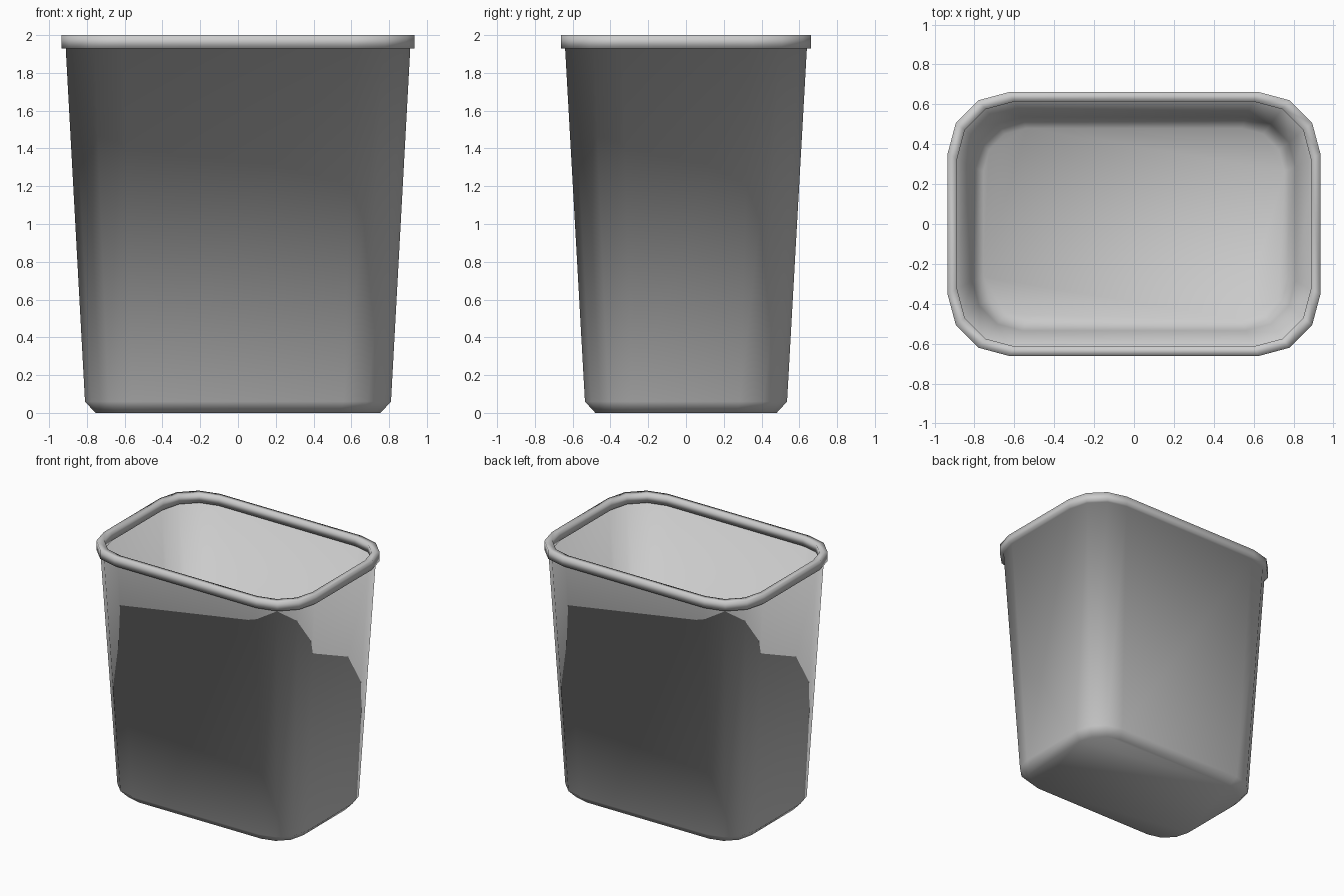
import bpy
import bmesh
from math import cos, sin, pi

default = bpy.data.objects.get("Cube")
if default:
    bpy.data.objects.remove(default, do_unlink=True)

# One plain plastic colour
plastic = bpy.data.materials.new("grey plastic")
plastic.use_nodes = True
colour = (0.6, 0.6, 0.6, 1)
plastic.diffuse_color = colour
plastic.node_tree.nodes["Principled BSDF"].inputs["Base Color"].default_value = colour

CORNER_STEPS = 3


def rounded_ring(bm, half_x, half_y, radius, z):
    """Rounded rectangle of vertices, counterclockwise from +x."""
    ring = []
    corners = [(1, 1), (-1, 1), (-1, -1), (1, -1)]
    for quarter, (sx, sy) in enumerate(corners):
        for step in range(CORNER_STEPS + 1):
            a = (quarter + step / CORNER_STEPS) * pi / 2
            ring.append(bm.verts.new((sx * (half_x - radius) + radius * cos(a),
                                      sy * (half_y - radius) + radius * sin(a), z)))
    return ring


def bridge(bm, low, high):
    for i in range(len(low)):
        j = (i + 1) % len(low)
        bm.faces.new((low[i], low[j], high[j], high[i]))


bm = bmesh.new()

# Floor, chamfered foot and tapered wall
floor = rounded_ring(bm, 0.755, 0.48, 0.215, 0)
foot = rounded_ring(bm, 0.81, 0.535, 0.25, 0.06)
wall_top = rounded_ring(bm, 0.912, 0.64, 0.30, 1.93)
bm.faces.new(floor[::-1])
bridge(bm, floor, foot)
bridge(bm, foot, wall_top)

# Hollow rim folded around the top of the wall
rim = [rounded_ring(bm, 0.935, 0.662, 0.31, 1.93),
       rounded_ring(bm, 0.935, 0.662, 0.31, 2.0),
       rounded_ring(bm, 0.887, 0.614, 0.287, 2.0),
       rounded_ring(bm, 0.887, 0.614, 0.287, 1.93)]
loop = [wall_top] + rim + [wall_top]
for low, high in zip(loop, loop[1:]):
    bridge(bm, low, high)

for face in bm.faces:
    face.smooth = True

mesh = bpy.data.meshes.new("waste_bin")
bm.to_mesh(mesh)
bm.free()
mesh.materials.append(plastic)
bpy.context.collection.objects.link(bpy.data.objects.new("waste_bin", mesh))
